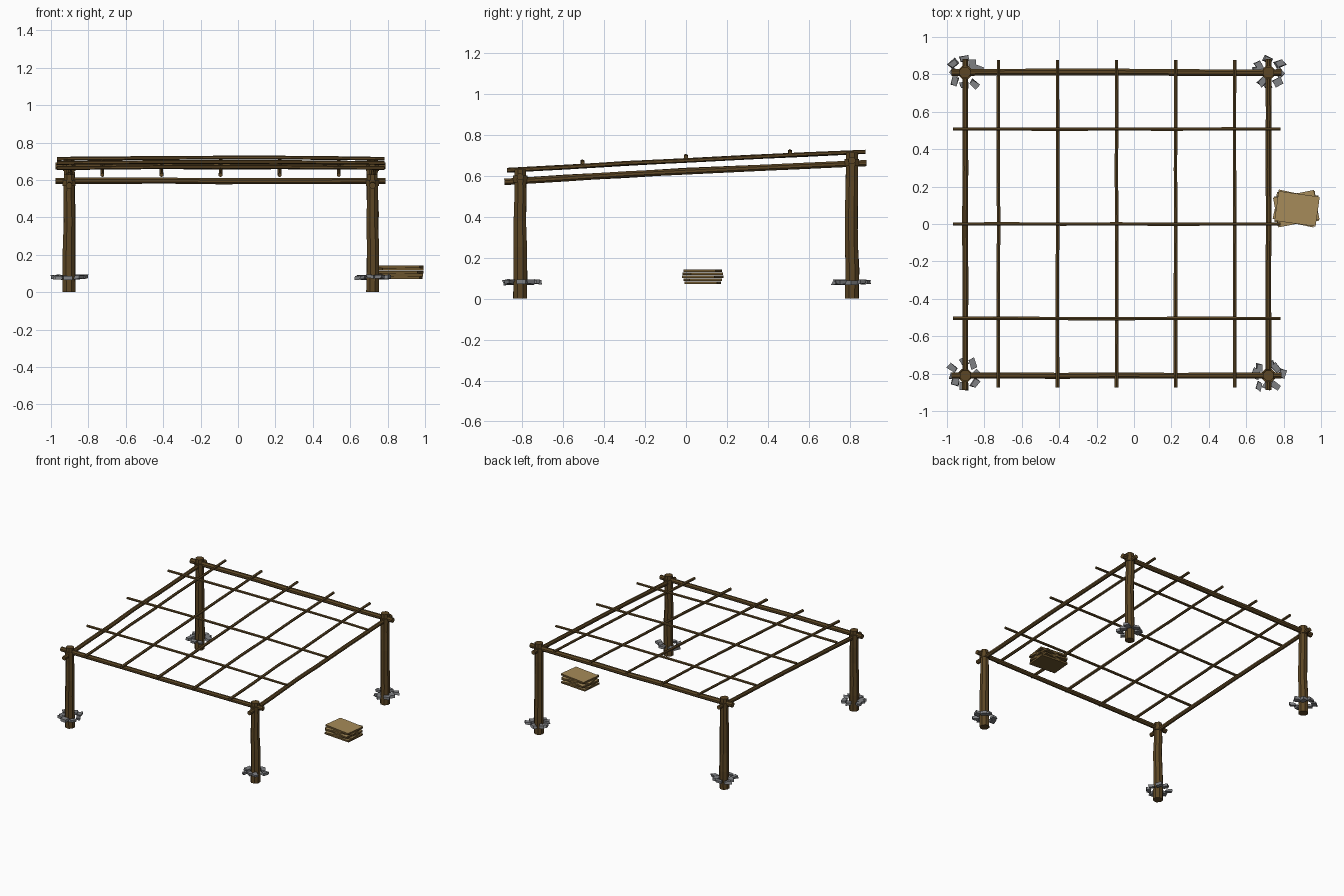
import bpy, bmesh, math, random
from mathutils import Vector, Matrix

random.seed(4)
if "Cube" in bpy.data.objects:
    bpy.data.objects.remove(bpy.data.objects["Cube"])


def material(name, rgb):
    m = bpy.data.materials.new(name)
    m.use_nodes = True
    color = (*rgb, 1)
    m.diffuse_color = color
    m.node_tree.nodes["Principled BSDF"].inputs["Base Color"].default_value = color
    return m


BARK = material("bark brown", (0.108, 0.062, 0.018))
STONE = material("stone grey", (0.215, 0.22, 0.23))
BOARD = material("board tan", (0.38, 0.26, 0.1))
EDGE = material("board edge brown", (0.15, 0.09, 0.027))


def finish(bm, name, *mats):
    bmesh.ops.recalc_face_normals(bm, faces=bm.faces)
    mesh = bpy.data.meshes.new(name)
    bm.to_mesh(mesh)
    bm.free()
    for mat in mats:
        mesh.materials.append(mat)
    obj = bpy.data.objects.new(name, mesh)
    bpy.context.collection.objects.link(obj)


def pole(name, start, end, r0, r1, arch=0, wobble=0.002, sides=8, steps=6):
    """Rough tapered log between two points, raised in the middle by arch."""
    start, end = Vector(start), Vector(end)
    turn = (end - start).to_track_quat('Z', 'Y')
    bm = bmesh.new()
    rings = []
    for i in range(steps + 1):
        t = i / steps
        centre = start.lerp(end, t) + Vector((0, 0, arch * math.sin(math.pi * t)))
        if 0 < i < steps:
            centre += turn @ Vector((random.uniform(-1, 1), random.uniform(-1, 1), 0)) * wobble
        radius = (r0 + (r1 - r0) * t) * random.uniform(0.97, 1.03)
        ring = []
        for k in range(sides):
            a = math.tau * (k + 0.5) / sides
            ring.append(bm.verts.new(centre + turn @ Vector((math.cos(a), math.sin(a), 0)) * radius))
        rings.append(ring)
    for a, b in zip(rings, rings[1:]):
        for k in range(sides):
            n = (k + 1) % sides
            bm.faces.new((a[k], a[n], b[n], b[k]))
    bm.faces.new(rings[0])
    bm.faces.new(rings[-1])
    finish(bm, name, BARK)


def stone_ring(name, x, y):
    """Loose angular stones packed around the foot of a post."""
    bm = bmesh.new()
    count = 8
    for i in range(count):
        a = math.tau * (i + random.uniform(-0.3, 0.3)) / count
        d = random.uniform(0.055, 0.08)
        place = Matrix.Translation((x + d * math.cos(a), y + d * math.sin(a),
                                    0.08 + random.uniform(-0.004, 0.004)))
        spin = Matrix.Rotation(random.uniform(0, math.tau), 4, 'Z')
        size = Matrix.Diagonal((random.uniform(0.048, 0.058), random.uniform(0.034, 0.044), 0.023, 1))
        made = bmesh.ops.create_cube(bm, size=1)["verts"]
        for v in made:
            v.co *= random.uniform(0.6, 1.05)
        bmesh.ops.transform(bm, matrix=place @ spin @ size, verts=made)
    finish(bm, name, STONE)


# Posts, lashings and foot stones at the four corners
LEFT, RIGHT, DEPTH = 0.719, -0.903, 0.81
for side, x in (("left", LEFT), ("right", RIGHT)):
    for end, y, top, tie in (("front", -DEPTH, 0.63, 0.585), ("back", DEPTH, 0.714, 0.665)):
        name = f"{end}_{side}"
        pole(f"{name}_post", (x, y, 0), (x, y, top), 0.037, 0.031, wobble=0.003, steps=5)
        pole(f"{name}_lashing", (x, y, tie - 0.018), (x, y, tie + 0.016),
             0.037, 0.038, wobble=0, steps=1)
        stone_ring(f"{name}_stones", x, y)

# Main beams
pole("front_beam", (-0.977, -DEPTH, 0.595), (0.789, -DEPTH, 0.595), 0.018, 0.017)
pole("back_beam", (-0.977, DEPTH, 0.675), (0.789, DEPTH, 0.675), 0.02, 0.019)
for side, x in (("left", LEFT), ("right", RIGHT)):
    pole(f"{side}_beam", (x, -0.887, 0.57), (x, 0.882, 0.662), 0.017, 0.016, arch=0.006)

# Sloping rafters and the battens lying across them
for i in range(5):
    x = -0.725 + i * 0.316
    pole(f"rafter_{i + 1}", (x, -0.874, 0.627), (x, 0.877, 0.717),
         0.0115, 0.01, arch=0.004, sides=6)
for i, (y, z) in enumerate(((-0.505, 0.664), (0, 0.691), (0.508, 0.713))):
    pole(f"batten_{i + 1}", (-0.967, y, z), (0.782, y, z),
         0.0105, 0.01, arch=0.006, wobble=0.0015, sides=6)

# Loose stack of boards beside the left side, pale on top with dark edges
for i, angle in enumerate((-5, 8, -12, 11, -8)):
    bm = bmesh.new()
    place = Matrix.Translation((0.87 + random.uniform(-0.006, 0.006),
                                0.083 + random.uniform(-0.004, 0.004), 0.077 + i * 0.0148))
    turn = Matrix.Rotation(math.radians(angle), 4, 'Z')
    bmesh.ops.create_cube(bm, size=1, matrix=place @ turn @ Matrix.Diagonal((0.222, 0.16, 0.0135, 1)))
    bm.normal_update()
    for face in bm.faces:
        face.material_index = 0 if face.normal.z > 0.5 else 1
    finish(bm, f"board_{i + 1}", BOARD, EDGE)
